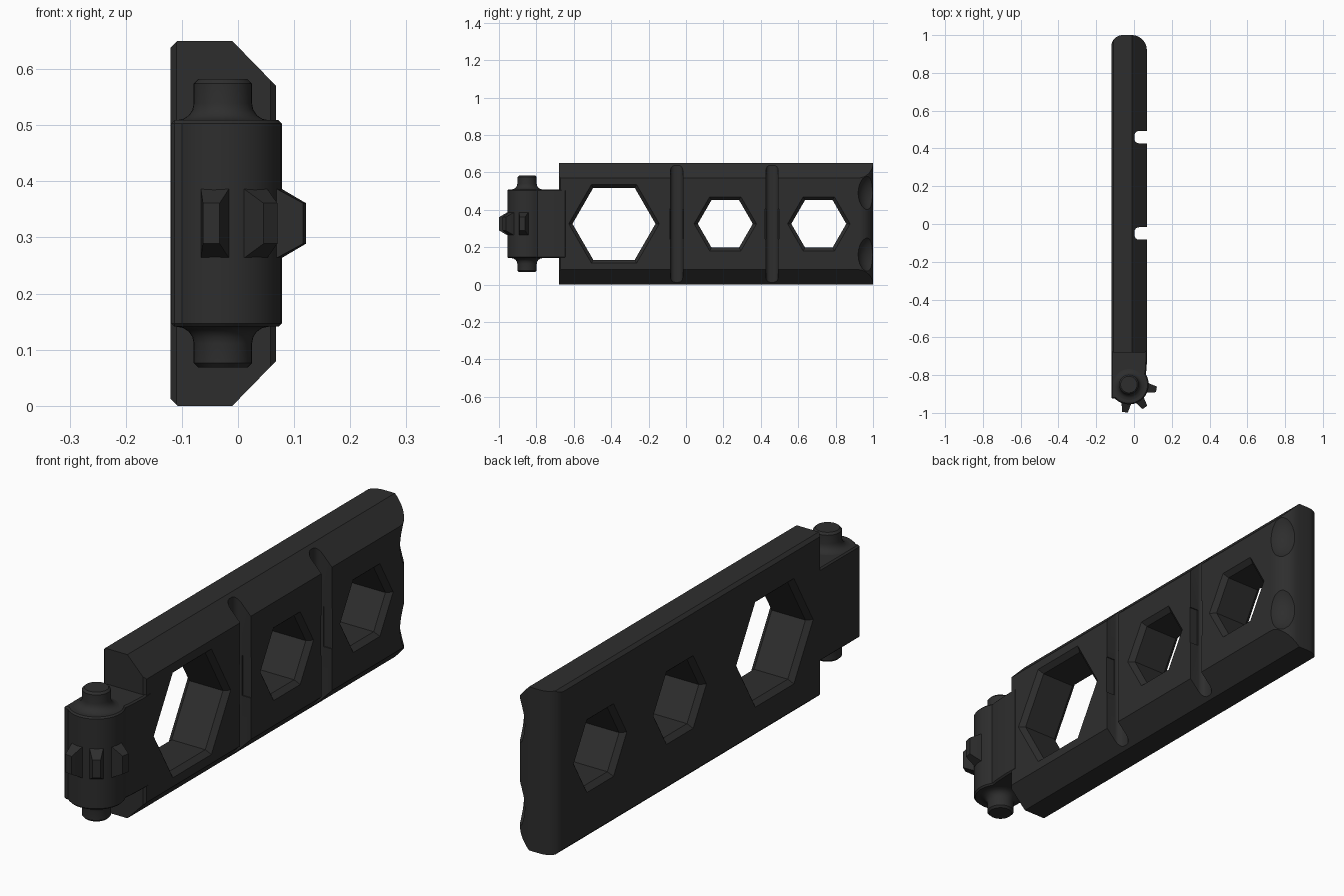
import bpy, bmesh
from math import cos, sin, pi, radians
from mathutils import Vector, Matrix

default = bpy.data.objects.get("Cube")
if default:
    bpy.data.objects.remove(default, do_unlink=True)

mat = bpy.data.materials.new("dark_grey_plastic")
mat.use_nodes = True
GREY = (0.027, 0.027, 0.027, 1)
mat.diffuse_color = GREY
mat.node_tree.nodes["Principled BSDF"].inputs["Base Color"].default_value = GREY

MID = 0.325                      # mid height
HINGE = Vector((-0.027, -0.85, MID))


def finish(bm, name):
    bmesh.ops.recalc_face_normals(bm, faces=bm.faces)
    mesh = bpy.data.meshes.new(name)
    bm.to_mesh(mesh)
    bm.free()
    mesh.materials.append(mat)
    ob = bpy.data.objects.new(name, mesh)
    bpy.context.collection.objects.link(ob)
    return ob


def loft(name, rings):
    """Skin a stack of equal-length point rings and cap the ends."""
    bm = bmesh.new()
    loops = [[bm.verts.new(p) for p in ring] for ring in rings]
    n = len(loops[0])
    for a, b in zip(loops, loops[1:]):
        for i in range(n):
            j = (i + 1) % n
            bm.faces.new((a[i], a[j], b[j], b[i]))
    bm.faces.new(loops[0])
    bm.faces.new(loops[-1])
    return finish(bm, name)


def plan_prism(name, pts, z0, z1):
    return loft(name, [[(x, y, z) for x, y in pts] for z in (z0, z1)])


def arc(cx, cy, r, a0, a1, n=10):
    angles = [radians(a0 + (a1 - a0) * i / n) for i in range(n + 1)]
    return [(cx + r * cos(a), cy + r * sin(a)) for a in angles]


def boolean(ob, cutter, op="DIFFERENCE"):
    mod = ob.modifiers.new("cut", "BOOLEAN")
    mod.operation, mod.object, mod.solver = op, cutter, "EXACT"
    bpy.context.view_layer.objects.active = ob
    bpy.ops.object.modifier_apply(modifier=mod.name)
    bpy.data.objects.remove(cutter, do_unlink=True)


def bevel(ob, width, angle=40):
    mod = ob.modifiers.new("bevel", "BEVEL")
    mod.width, mod.segments, mod.angle_limit = width, 1, radians(angle)
    bpy.context.view_layer.objects.active = ob
    bpy.ops.object.modifier_apply(modifier=mod.name)


# Slab: chamfered section run along y, trimmed by a plan with a rounded back end
half = [(-0.12, 0.012), (-0.108, 0), (-0.01, 0), (0.068, 0.08)]
section = half + [(x, 2 * MID - z) for x, z in reversed(half)]
slab = loft("slab", [[(x, y, z) for x, z in section] for y in (-0.8, 1.2)])
plan = ([(-0.12, -0.67), (-0.11, -0.68), (0.058, -0.68), (0.068, -0.67)]
        + arc(-0.012, 0.92, 0.08, 0, 90) + arc(-0.06, 0.94, 0.06, 90, 180))
boolean(slab, plan_prism("plan_cutter", plan, -0.1, 0.8), "INTERSECT")

# Hexagonal holes, chamfered on both faces
for y, r in ((-0.385, 0.23), (0.21, 0.155), (0.71, 0.155)):
    stations = ((-0.14, r + 0.032), (-0.10, r - 0.008), (0.048, r - 0.008), (0.088, r + 0.032))
    rings = [[(x, y + s * cos(i * pi / 3), MID + s * sin(i * pi / 3)) for i in range(6)]
             for x, s in stations]
    boolean(slab, loft("hex_cutter", rings))

# Cross grooves with rounded floors, and a slightly wider pocket in the middle
for y in (-0.05, 0.46):
    floor = ([(0.2, y + 0.033)] + arc(0.027, y + 0.008, 0.025, 90, 180, 6)
             + arc(0.027, y - 0.008, 0.025, 180, 270, 6) + [(0.2, y - 0.033)])
    boolean(slab, plan_prism("groove_cutter", floor, -0.1, 0.8))
    pocket = [(0.2, y + 0.037), (0.03, y + 0.037), (0.03, y - 0.037), (0.2, y - 0.037)]
    boolean(slab, plan_prism("pocket_cutter", pocket, MID - 0.08, MID + 0.08))

# Scoops in the rounded back edge, above and below a central rib
for side in (-1, 1):
    bm = bmesh.new()
    place = (Matrix.Translation((0.095, 1.0, MID + side * 0.165))
             @ Matrix.Diagonal((0.085, 0.085, 0.115, 1)))
    bmesh.ops.create_uvsphere(bm, u_segments=24, v_segments=14, radius=1, matrix=place)
    boolean(slab, finish(bm, "scoop_cutter"))

# Hinge barrel and neck, flat on one side and round on the other
outline = ([(-0.1195, -0.64), (-0.1195, -0.925), (-0.1, -0.925)]
           + arc(HINGE.x, HINGE.y, 0.105, 228, 392, 20)
           + [(0.066, -0.77), (0.07, -0.70), (0.069, -0.64)])
barrel = plan_prism("hinge_barrel", outline, MID - 0.184, MID + 0.184)
bevel(barrel, 0.006, 60)

# Hinge pins: flared foot, straight shank, chamfered tip
foot = [(0.082 - 0.03 * sin(t), 0.184 + 0.03 * (1 - cos(t)))
        for t in [i * pi / 8 for i in range(5)]]
profile = [(0.082, 0.15)] + foot + [(0.052, 0.249), (0.044, 0.257)]
for name, side in (("upper_pin", 1), ("lower_pin", -1)):
    loft(name, [[(x, y, MID + side * h) for x, y in arc(HINGE.x, HINGE.y, r, 0, 348.75, 31)]
                for r, h in profile])

# Tapered teeth around the barrel
for number, angle in enumerate((-98, -55, -10), 1):
    out = Vector((cos(radians(angle)), sin(radians(angle)), 0))
    across = Vector((-out.y, out.x, 0))
    rings = []
    for reach, w, h in ((0.08, 0.027, 0.061), (0.103, 0.025, 0.061), (0.148, 0.015, 0.036)):
        rings.append([HINGE + out * reach + across * w * a + Vector((0, 0, h * b))
                      for a, b in ((-1, -1), (1, -1), (1, 1), (-1, 1))])
    loft(f"tooth_{number}", rings)

# Smooth the round surfaces, keep hard edges
bpy.ops.object.select_all(action="DESELECT")
for ob in bpy.context.collection.objects:
    if ob.type == "MESH" and mat.name in ob.data.materials:
        ob.select_set(True)
        bpy.context.view_layer.objects.active = ob
bpy.ops.object.shade_smooth_by_angle(angle=radians(25))
